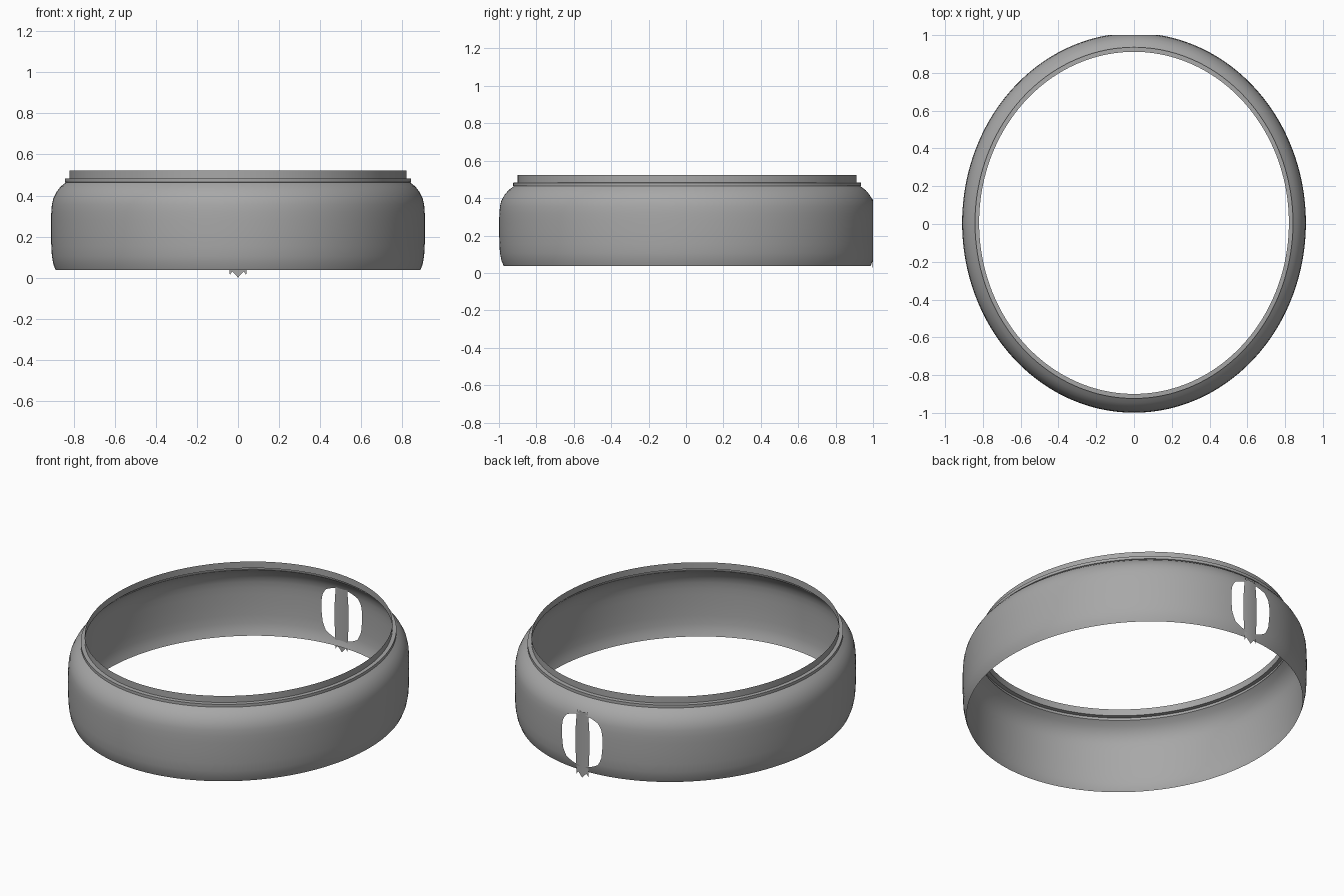
import bpy, bmesh, math

if "Cube" in bpy.data.objects:
    bpy.data.objects.remove(bpy.data.objects["Cube"])

SEG = 192
AX, AY, CY = 0.91, 1.005, 0.006      # half widths of the oval and its slight shift in y

grey = bpy.data.materials.new("dark_grey")
grey.diffuse_color = (0.39, 0.39, 0.39, 1)
grey.use_nodes = True
grey.node_tree.nodes["Principled BSDF"].inputs["Base Color"].default_value = grey.diffuse_color


def smooth_object(name, bm, angle=30):
    mesh = bpy.data.meshes.new(name)
    bm.to_mesh(mesh)
    bm.free()
    mesh.materials.append(grey)
    obj = bpy.data.objects.new(name, mesh)
    bpy.context.collection.objects.link(obj)
    bpy.ops.object.select_all(action='DESELECT')
    obj.select_set(True)
    bpy.context.view_layer.objects.active = obj
    bpy.ops.object.shade_smooth_by_angle(angle=math.radians(angle))
    return obj


def oval_sweep(profile):
    """Sweep (inset, z) points around the oval as a thin open shell."""
    bm = bmesh.new()
    rings = []
    for inset, z in profile:
        s = 1 - inset / AX
        rings.append([bm.verts.new((AX * s * math.cos(t), CY + AY * s * math.sin(t), z))
                      for t in (2 * math.pi * i / SEG for i in range(SEG))])
    for a, b in zip(rings, rings[1:]):
        for i in range(SEG):
            j = (i + 1) % SEG
            bm.faces.new((a[i], a[j], b[j], b[i]))
    return bm


# Bulging band with a stepped lip
profile = [(.022, .037), (.011, .066), (.004, .105), (.001, .155), (0, .22), (0, .28),
           (.001, .32), (.004, .356), (.011, .387), (.026, .417), (.046, .443),
           (.072, .464), (.068, .465), (.068, .482), (.09, .483), (.09, .523)]
bm = oval_sweep(profile)

# The back bulge is sliced off at y = 1, leaving an opening
bmesh.ops.bisect_plane(bm, geom=bm.verts[:] + bm.edges[:] + bm.faces[:],
                       plane_co=(0, 0.9995, 0), plane_no=(0, 1, 0), clear_outer=True)
smooth_object("oval_band", bm)

# Narrow strip with ragged ends standing in the opening, a little wider in the middle
columns = [(-.04, .012, .385), (-.034, .022, .41), (-.028, .03, .395), (-.015, .018, .405),
           (0, .0, .398), (.015, .018, .405), (.028, .03, .395), (.034, .022, .41),
           (.04, .012, .385)]
bm = bmesh.new()
grid = []
for x, low, high in columns:
    levels = [(low, 1), (.06, 1.03), (.14, 1.14), (.22, 1.16), (.3, 1.14), (.36, 1.03), (high, 1)]
    grid.append([bm.verts.new((x * w, 1.0 - 2 * x * x, z)) for z, w in levels])
for a, b in zip(grid, grid[1:]):
    for k in range(len(a) - 1):
        bm.faces.new((b[k], a[k], a[k + 1], b[k + 1]))
smooth_object("back_strip", bm)
